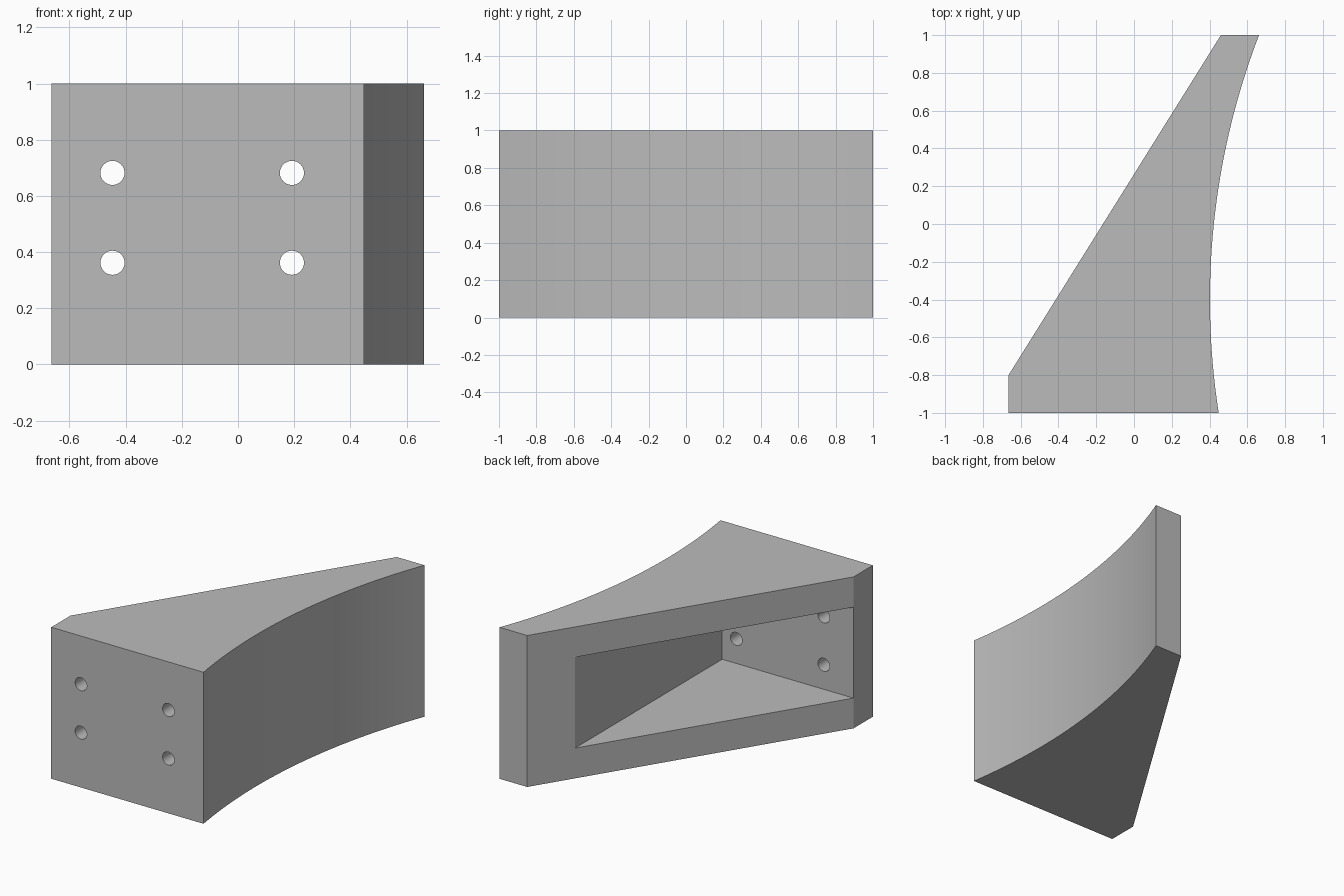
import bpy, bmesh, math
from mathutils import Matrix

if "Cube" in bpy.data.objects:
    bpy.data.objects.remove(bpy.data.objects["Cube"])

# Single plain grey
grey = bpy.data.materials.new("plain grey")
grey.use_nodes = True
grey.diffuse_color = (0.5, 0.5, 0.5, 1)
grey.node_tree.nodes["Principled BSDF"].inputs["Base Color"].default_value = (0.5, 0.5, 0.5, 1)


def finish(name, bm):
    bmesh.ops.recalc_face_normals(bm, faces=bm.faces)
    mesh = bpy.data.meshes.new(name)
    bm.to_mesh(mesh)
    bm.free()
    mesh.materials.append(grey)
    obj = bpy.data.objects.new(name, mesh)
    bpy.context.collection.objects.link(obj)
    return obj


def prism(name, outline, low, high):
    bm = bmesh.new()
    face = bm.faces.new([bm.verts.new((x, y, low)) for x, y in outline])
    side = bmesh.ops.extrude_face_region(bm, geom=[face])["geom"]
    verts = [v for v in side if isinstance(v, bmesh.types.BMVert)]
    bmesh.ops.translate(bm, verts=verts, vec=(0, 0, high - low))
    return finish(name, bm)


def cut(target, cutter):
    cutter.hide_render = True
    mod = target.modifiers.new("cut", "BOOLEAN")
    mod.operation = "DIFFERENCE"
    mod.solver = "EXACT"
    mod.object = cutter
    bpy.context.view_layer.objects.active = target
    bpy.ops.object.modifier_apply(modifier=mod.name)
    bpy.data.objects.remove(cutter)


# Wedge body with one concave side, a shallow circular arc
radius, arc_y, arc_x = 3.9, -0.4, 0.402
steps = 32
arc = []
for i in range(steps + 1):
    y = -1 + 2 * i / steps
    arc.append((arc_x + radius - math.sqrt(radius ** 2 - (y - arc_y) ** 2), y))
body = prism("wedge_body", arc + [(0.46, 1), (-0.664, -0.8), (-0.664, -1)], 0, 1)

# Triangular pocket open through the slanted side
cut(body, prism("pocket_cutter", [(-0.9, -0.799), (0.295, -0.799), (0.295, 1.1)], 0.2, 0.8))

# Four bolt holes through the front wall
bm = bmesh.new()
for x in (-0.447, 0.192):
    for z in (0.362, 0.682):
        place = Matrix.Translation((x, -0.9, z)) @ Matrix.Rotation(math.pi / 2, 4, "X")
        bmesh.ops.create_cone(bm, cap_ends=True, segments=32, radius1=0.043,
                              radius2=0.043, depth=0.3, matrix=place)
cut(body, finish("bolt_hole_cutter", bm))

# Smooth the curved side and holes, keep corners sharp
bpy.ops.object.select_all(action="DESELECT")
body.select_set(True)
bpy.context.view_layer.objects.active = body
bpy.ops.object.shade_smooth_by_angle(angle=math.radians(25))
